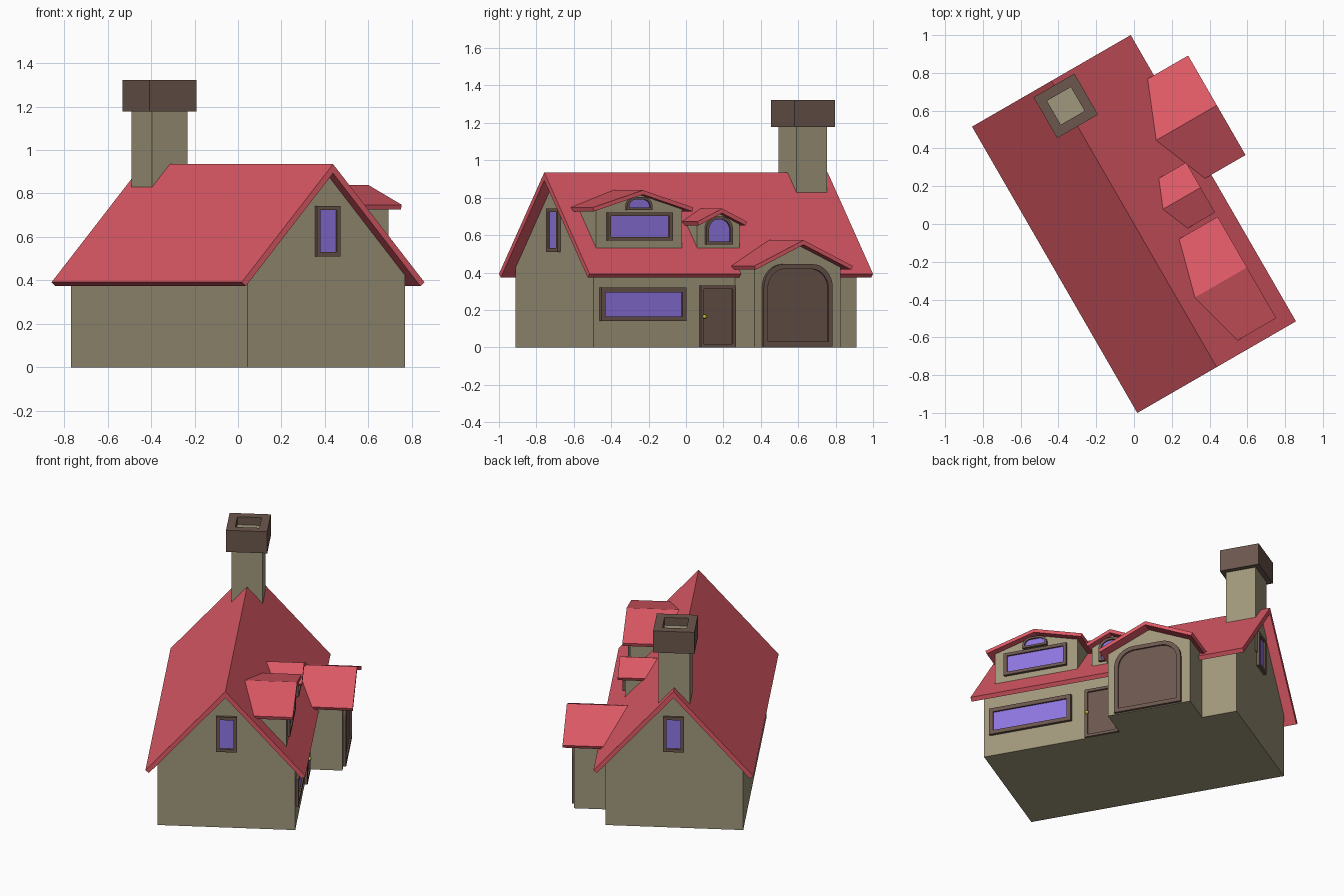
import bpy, bmesh, math

if "Cube" in bpy.data.objects:
    bpy.data.objects.remove(bpy.data.objects["Cube"])

TURN = math.radians(30)          # the house is turned on its plot
SLOPE = (0.935 - 0.39) / 0.485   # main roof pitch


def material(name, rgb):
    m = bpy.data.materials.new(name)
    m.diffuse_color = (*rgb, 1)
    m.use_nodes = True
    m.node_tree.nodes["Principled BSDF"].inputs["Base Color"].default_value = m.diffuse_color
    return m


WALL = material("wall", (0.35, 0.31, 0.20))
ROOF = material("roof", (0.72, 0.10, 0.13))
TRIM = material("trim", (0.15, 0.095, 0.075))
GLASS = material("glass", (0.27, 0.18, 0.74))
BRASS = material("brass", (0.55, 0.50, 0.03))


def finish(name, bm, mat):
    bmesh.ops.recalc_face_normals(bm, faces=bm.faces)
    me = bpy.data.meshes.new(name)
    bm.to_mesh(me)
    bm.free()
    me.materials.append(mat)
    ob = bpy.data.objects.new(name, me)
    ob.rotation_euler.z = TURN
    bpy.context.collection.objects.link(ob)
    return ob


def prism(name, outline, axis, lo, hi, mat, hole=None):
    """Extrude an outline along an axis; with a hole it becomes a ring."""
    bm = bmesh.new()

    def loop(pts, d):
        place = {"x": lambda a, b: (d, a, b), "y": lambda a, b: (a, d, b),
                 "z": lambda a, b: (a, b, d)}[axis]
        return [bm.verts.new(place(a, b)) for a, b in pts]

    def strip(p, q):
        n = len(p)
        for i in range(n):
            j = (i + 1) % n
            bm.faces.new((p[i], p[j], q[j], q[i]))

    a, b = loop(outline, lo), loop(outline, hi)
    strip(a, b)
    if hole:
        c, d = loop(hole, lo), loop(hole, hi)
        strip(c, d)
        strip(a, c)
        strip(b, d)
    else:
        bm.faces.new(a)
        bm.faces.new(b)
    return finish(name, bm, mat)


def rect(c, half, z0, z1):
    return [(c - half, z0), (c + half, z0), (c + half, z1), (c - half, z1)]


def arch(c, half, z0, z1, r, n=8):
    """Opening with rounded top corners."""
    pts = [(c - half, z0), (c + half, z0)]
    for cx, start in ((c + half - r, 0), (c - half + r, 90)):
        for i in range(n + 1):
            t = math.radians(start + 90 * i / n)
            pts.append((cx + r * math.cos(t), z1 - r + r * math.sin(t)))
    return pts


def opening(name, c, half, z0, z1, wall, fill, border=0.022, r=0, axis="x", side=1):
    """Raised frame with a recessed pane or panel, set on a wall plane."""
    if r:
        outer = arch(c, half, z0, z1, r)
        inner = arch(c, half - border, z0 + border, z1 - border, r - border * 0.8)
    else:
        outer = rect(c, half, z0, z1)
        inner = rect(c, half - border, z0 + border, z1 - border)
    prism(name + "_frame", outer, axis, wall - side * 0.02, wall + side * 0.018, TRIM, inner)
    prism(name + "_panel", inner, axis, wall - side * 0.02, wall + side * 0.008, fill)


def gable_roof(name, c, half, ridge, eave, axis, lo, hi, t):
    """Folded roof slab of even thickness, eaves cut square to the slope."""
    length = math.hypot(half, ridge - eave)
    cos, sin = half / length, (ridge - eave) / length
    dx, dz = t * sin, t * cos
    under = ridge - t / cos
    prism(name, [(c - half, eave), (c, ridge), (c + half, eave),
                 (c + half - dx, eave - dz), (c, under), (c - half + dx, eave - dz)],
          axis, lo, hi, ROOF)
    return under


def gable_walls(name, c, half, z0, apex, slope, axis, lo, hi):
    shoulder = apex - half * slope
    prism(name, [(c - half, z0), (c + half, z0), (c + half, shoulder),
                 (c, apex), (c - half, shoulder)], axis, lo, hi, WALL)


# Main house
under = gable_roof("main_roof", 0, 0.485, 0.935, 0.392, "y", -0.875, 0.875, 0.028)
gable_walls("house_walls", 0, 0.418, 0, under, SLOPE, "y", -0.812, 0.812)

# Garage wing and dormers, each with its own small gable roof
# name, centre, wall half, roof half, ridge, eave, back, wall front, roof front, base
for name, c, wh, rh, ridge, eave, back, front, lip, z0 in (
        ("garage", 0.325, 0.265, 0.304, 0.573, 0.435, 0.322, 0.628, 0.694, 0),
        ("large_dormer", -0.498, 0.265, 0.31, 0.84, 0.748, 0.085, 0.36, 0.403, 0.505),
        ("small_dormer", -0.009, 0.13, 0.153, 0.742, 0.672, 0.172, 0.36, 0.402, 0.505)):
    top = gable_roof(name + "_roof", c, rh, ridge, eave, "x", back, lip, 0.022)
    gable_walls(name + "_walls", c, wh, z0, top, (ridge - eave) / rh, "x", back + 0.02, front)

# Windows
opening("long_window", -0.511, 0.263, 0.14, 0.32, 0.418, GLASS, 0.026)
opening("large_dormer_window", -0.50, 0.20, 0.57, 0.722, 0.36, GLASS, 0.02)
opening("large_dormer_fanlight", -0.503, 0.078, 0.735, 0.803, 0.36, GLASS, 0.013, r=0.05)
opening("small_dormer_window", -0.01, 0.082, 0.55, 0.70, 0.36, GLASS, 0.016, r=0.07)
for s in (-1, 1):
    opening("gable_window", 0.003, 0.063, 0.51, 0.743, s * 0.812, GLASS, 0.02, axis="y", side=s)

# Doors and handle
opening("garage_door", 0.32, 0.213, 0.005, 0.445, 0.628, TRIM, 0.026, r=0.125)
opening("front_door", -0.052, 0.107, 0.0, 0.33, 0.418, TRIM, 0.018)
bm = bmesh.new()
bmesh.ops.create_uvsphere(bm, u_segments=12, v_segments=8, radius=0.012)
bmesh.ops.translate(bm, verts=bm.verts, vec=(0.446, -0.142, 0.165))
finish("door_knob", bm, BRASS)

# Chimney with hollow cap
prism("chimney_shaft", rect(0, 0.095, 0.627, 0.817), "z", 0.6, 1.27, WALL)
prism("chimney_cap", rect(0, 0.125, 0.597, 0.847), "z", 1.178, 1.322, TRIM,
      rect(0, 0.073, 0.649, 0.795))
